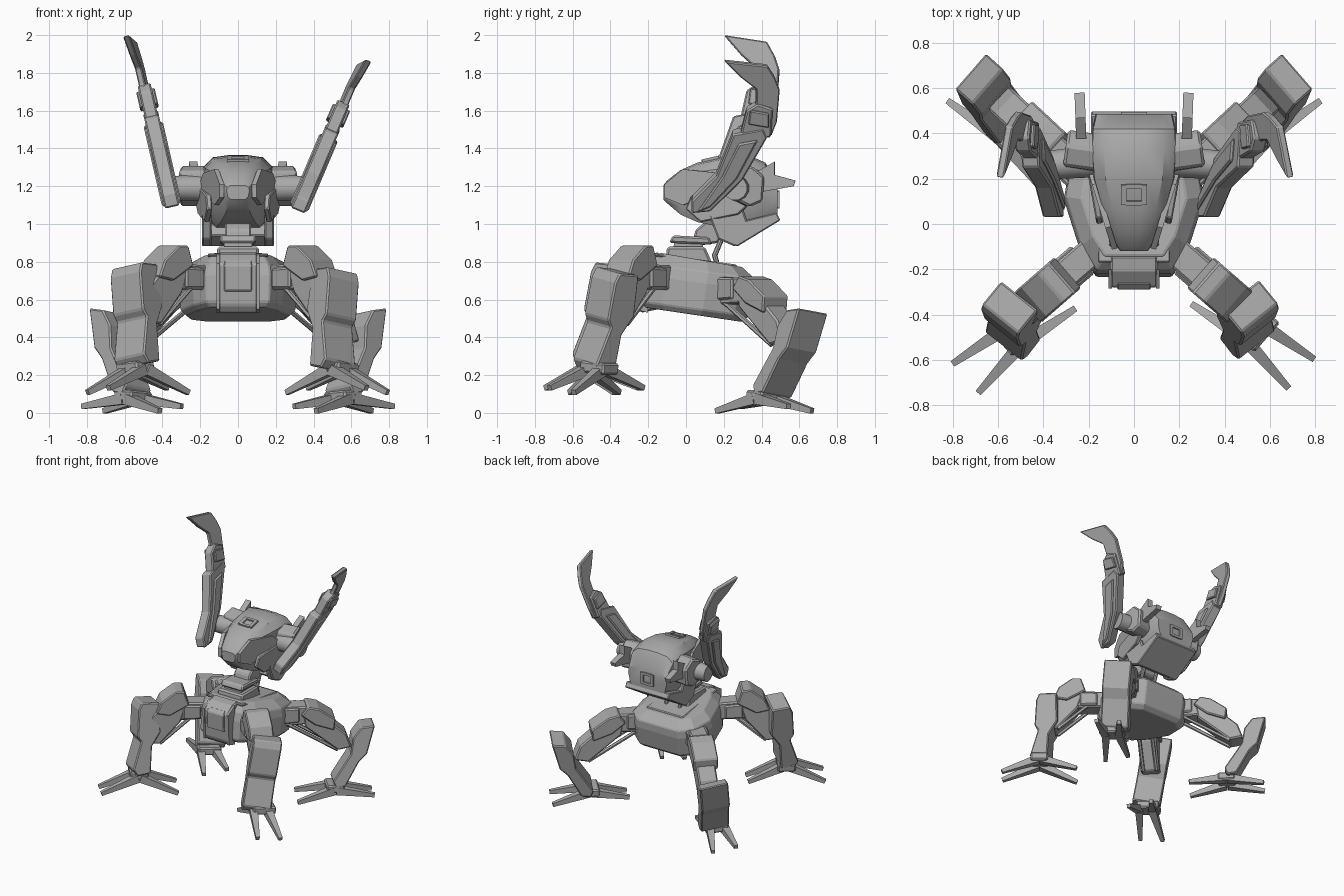
import bpy, bmesh
from math import radians
from mathutils import Matrix, Vector

cube = bpy.data.objects.get("Cube")
if cube:
    bpy.data.objects.remove(cube)

grey = bpy.data.materials.new("plain_grey")
grey.use_nodes = True
TONE = (0.4, 0.4, 0.4, 1)
grey.diffuse_color = TONE
grey.node_tree.nodes["Principled BSDF"].inputs["Base Color"].default_value = TONE


def rot(deg, axis):
    return Matrix.Rotation(radians(deg), 4, axis)


def move(x, y, z):
    return Matrix.Translation((x, y, z))


SIDE = rot(90, 'Z')          # profile runs along y and z
FLIP = Matrix.Scale(-1, 4, (1, 0, 0))


def finish(name, bm, matrix, bevel=0.0, smooth=False):
    bm.transform(matrix)
    bmesh.ops.recalc_face_normals(bm, faces=bm.faces)
    mesh = bpy.data.meshes.new(name)
    bm.to_mesh(mesh)
    bm.free()
    mesh.materials.append(grey)
    obj = bpy.data.objects.new(name, mesh)
    bpy.context.collection.objects.link(obj)
    if bevel:
        mod = obj.modifiers.new("chamfer", 'BEVEL')
        mod.width, mod.segments = bevel, 1
    if smooth:
        bpy.ops.object.select_all(action='DESELECT')
        obj.select_set(True)
        bpy.context.view_layer.objects.active = obj
        bpy.ops.object.shade_smooth_by_angle(angle=radians(35))
    return obj


def prism(name, profile, width, matrix=SIDE, bevel=0.0):
    """Extrude a (u, z) outline sideways, centred."""
    bm = bmesh.new()
    face = bm.faces.new([bm.verts.new((u, -width / 2, z)) for u, z in profile])
    out = bmesh.ops.extrude_face_region(bm, geom=[face])
    verts = [v for v in out["geom"] if isinstance(v, bmesh.types.BMVert)]
    bmesh.ops.translate(bm, vec=(0, width, 0), verts=verts)
    return finish(name, bm, matrix, bevel)


def box(name, centre, size, matrix=Matrix(), bevel=0.0):
    bm = bmesh.new()
    bmesh.ops.create_cube(bm, size=1, matrix=move(*centre) @ Matrix.Diagonal((*size, 1)))
    return finish(name, bm, matrix, bevel)


def rod(name, a, b, r1, r2, sides=8, matrix=Matrix()):
    a, b = Vector(a), Vector(b)
    bm = bmesh.new()
    turn = (b - a).to_track_quat('Z', 'Y').to_matrix().to_4x4()
    bmesh.ops.create_cone(bm, cap_ends=True, segments=sides, radius1=r1, radius2=r2,
                          depth=(b - a).length,
                          matrix=Matrix.Translation((a + b) / 2) @ turn @ rot(45, 'Z'))
    return finish(name, bm, matrix, smooth=sides > 6)


def loft(name, rings, smooth=False, bevel=0.0):
    bm = bmesh.new()
    loops = [[bm.verts.new(p) for p in ring] for ring in rings]
    for lo, hi in zip(loops, loops[1:]):
        for i in range(len(lo)):
            j = (i + 1) % len(lo)
            bm.faces.new((lo[i], lo[j], hi[j], hi[i]))
    bm.faces.new(loops[0])
    bm.faces.new(loops[-1])
    return finish(name, bm, Matrix(), bevel, smooth)


# Hull: a tapered, nose-up shell
half = [(.17, -.21), (.24, -.1), (.31, .12), (.28, .29), (.18, .37)]
outline = half + [(-x, y) for x, y in reversed(half)]
loft("hull", [[(x * k, (y - .08) * k + .08 + dy, z - .13 * y) for x, y in outline]
              for z, k, dy in ((.53, .88, -.04), (.56, .98, -.03), (.70, 1, -.01), (.76, .97, 0), (.82, .75, 0))],
     bevel=.006)
prism("hull_top_plate", [(-.17, .83), (-.17, .845), (.27, .785), (.27, .77)], .32, bevel=.006)

# Front shield with raised rails
prism("front_shield", [(-.14, .85), (-.21, .84), (-.28, .79), (-.27, .57), (-.24, .53), (-.14, .55)],
      .21, bevel=.01)
prism("shield_panel", [(-.26, .81), (-.29, .78), (-.285, .65), (-.25, .63)], .15, bevel=.006)
for s in (1, -1):
    prism("shield_rail", [(-.2, .84), (-.285, .79), (-.275, .55), (-.2, .53)], .016, move(.105 * s, 0, 0) @ SIDE)

# Neck
prism("neck_base", [(-.11, .8), (-.1, .88), (.1, .88), (.14, .79)], .22, bevel=.012)
prism("neck_collar", [(-.09, .9), (-.07, .94), (.12, .93), (.14, .89)], .19, bevel=.01)
prism("neck_core", [(-.07, .84), (-.06, .93), (.08, .93), (.1, .84)], .15)
prism("neck_joint", [(.03, .88), (.05, .97), (.14, 1.04), (.22, 1.0), (.17, .9)], .14, bevel=.01)

# Head dome from sections along its length
sections = [(-.12, .06, 1.205, 1.13), (-.1, .075, 1.23, 1.11), (-.03, .105, 1.285, 1.05), (.06, .14, 1.325, 1.01),
            (.2, .18, 1.355, .98), (.33, .19, 1.365, .97), (.42, .185, 1.325, 1.0), (.485, .17, 1.21, 1.03)]
shape = [(.65, 0), (.9, .2), (1, .6), (.97, .84), (.7, .97), (.25, 1)]
shape += [(-u, v) for u, v in reversed(shape)]
loft("head_dome", [[(u * w, y, lo + v * (hi - lo)) for u, v in shape] for y, w, hi, lo in sections], smooth=True)
prism("head_skirt", [(.5, 1.02), (.48, 1.06), (.2, .99), (.17, .94), (.27, .88)], .38, bevel=.006)

# Roof hatch and rear window frames
for name, spot, turn in (("roof_hatch", (0, .13, 1.342), rot(13, 'X')),
                         ("rear_window", (0, .485, 1.13), rot(90, 'X'))):
    place = move(*spot) @ turn
    for s in (1, -1):
        box(name + "_side", (.045 * s, 0, 0), (.025, .09, .02), place)
        box(name + "_end", (0, .038 * s, 0), (.07, .02, .02), place)


def leg(side, rank, az, shift, link, thigh, cap, shin, knee, shin_az, foot, ankle, tip_z, tilt):
    m = side @ rot(az, 'Z') @ move(0, shift, 0)
    prism(rank + "_hip_link", link, .13, m, .01)
    prism(rank + "_hip_sleeve", [(u * .6 + .14, z * .8 + .14) for u, z in link], .16, m, .01)
    prism(rank + "_thigh", thigh, .14, m, .01)
    prism(rank + "_thigh_cap", cap, .18, m, .008)
    for w in (.05, -.05):
        rod(rank + "_strut", (.33, w, link[0][1] + .03), (*Vector((thigh[-2][0], w)), thigh[-2][1]),
            .014, .014, 6, m)
    k = side @ move(*knee) @ rot(shin_az, 'Z') @ rot(tilt, 'X')
    prism(rank + "_shin", shin, .21, k, .008)
    # Foot with two outer and two inner claws
    f = side @ move(foot[0], foot[1], 0) @ rot(az, 'Z')
    box(rank + "_ankle", (0, 0, ankle), (.13, .17, .06), f @ rot(tilt / 2, 'X'), .01)
    for out in (1, -1):
        for w in (1, -1):
            rod(rank + "_claw", (.01 * out, .05 * w, ankle - .01), (.28 * out, .085 * w, tip_z - .012 * w * out),
                .042, .02, 4, f)


# The front left leg stands a little lower and closer in than the right
for side, front_knee, front_foot in ((Matrix(), (.525, -.385, .725), (.525, -.475)),
                                     (FLIP, (.56, -.39, .75), (.53, -.495))):
    leg(side, "front", -41, .03,
        [(.22, .65), (.22, .78), (.44, .79), (.44, .65)],
        [(.38, .76), (.46, .82), (.56, .76), (.68, .64), (.67, .48), (.57, .47), (.42, .64)],
        [(.36, .78), (.395, .885), (.46, .885), (.56, .81), (.6, .72), (.5, .7)],
        [(-.09, .02), (.04, .03), (.065, -.02), (.085, -.22), (.06, -.26), (.13, -.46), (.1, -.51),
         (.0, -.5), (-.02, -.3), (-.09, -.2)],
        front_knee, -51.5, front_foot, .24, .12, -10)
    leg(side, "rear", 43, 0,
        [(.28, .57), (.28, .72), (.5, .72), (.5, .58)],
        [(.46, .68), (.53, .7), (.62, .63), (.78, .49), (.82, .38), (.72, .36), (.48, .56)],
        [(.45, .66), (.5, .725), (.58, .705), (.7, .62), (.69, .53), (.55, .58)],
        [(0, 0), (-.1, -.01), (-.16, -.09), (-.18, -.21), (-.31, -.41), (-.29, -.46), (-.22, -.45),
         (-.12, -.27), (-.06, -.21)],
        (.722, .675, .54), 41, (.56, .415), .085, .022, -8)

    # Head side armour, fins and shoulders
    brow = side @ move(.085, -.11, 0) @ rot(73, 'Z')
    prism("brow_plate", [(0, 1.14), (0, 1.21), (.1, 1.29), (.3, 1.27), (.38, 1.2), (.1, 1.1)], .025, brow)
    prism("cheek_plate", [(.0, 1.08), (.03, 1.15), (.28, 1.2), (.36, 1.12), (.28, 1.05), (.08, 1.01)],
          .03, side @ move(.15, 0, 0) @ rot(80, 'Z'), .006)
    prism("jaw_plate", [(.12, 1.05), (.3, 1.08), (.34, .97), (.26, .88), (.17, .92)],
          .05, side @ move(.165, 0, 0) @ SIDE, .008)
    prism("rear_fin", [(.33, 1.2), (.38, 1.28), (.47, 1.33), (.47, 1.26), (.58, 1.23), (.57, 1.2), (.4, 1.17)],
          .045, side @ move(.22, 0, 0) @ rot(88, 'Z'))
    rod("shoulder_hub", (.14, .28, 1.19), (.38, .26, 1.19), .075, .065, 12, side)
    prism("shoulder_block", [(.2, 1.14), (.22, 1.28), (.31, 1.31), (.38, 1.25), (.37, 1.12), (.3, 1.09)],
          .15, side @ move(.27, .03, 0) @ rot(98, 'Z'), .012)
    # Neck hose
    rod("neck_hose_low", (.06, .17, .77), (.06, .15, .84), .014, .014, 8, side)
    rod("neck_hose_high", (.06, .15, .83), (.06, .2, .95), .014, .014, 8, side)

# Raised horn arms, each leaning out by its own angle, with the blade tip turned outward
for x, z, lean, stretch, yaw in ((.32, 1.08, 23, 1.01, 8), (-.35, 1.1, -13, 1.08, -8)):
    h = move(x, 0, z) @ rot(lean, 'Y') @ Matrix.Scale(stretch, 4, (0, 0, 1)) @ SIDE
    prism("horn_base", [(.03, -.01), (.03, .06), (.16, .2), (.25, .44), (.41, .47), (.43, .42), (.3, .18), (.13, 0)],
          .08, h, .008)
    prism("horn_guard", [(.06, .0), (.19, .2), (.28, .39), (.38, .41), (.27, .19), (.13, .03)], .105, h, .008)
    prism("horn_joint", [(.28, .4), (.32, .57), (.38, .61), (.46, .58), (.45, .42)], .07, h, .008)
    prism("horn_clasp", [(.33, .5), (.34, .58), (.44, .56), (.44, .48)], .1, h, .006)
    prism("horn_blade", [(.2, .86), (.43, .82), (.47, .75), (.495, .68), (.48, .5), (.45, .42),
                         (.34, .45), (.37, .62), (.37, .69), (.29, .76)], .035,
          h @ move(.45, 0, 0) @ rot(yaw, 'Z') @ move(-.45, 0, 0), .006)
